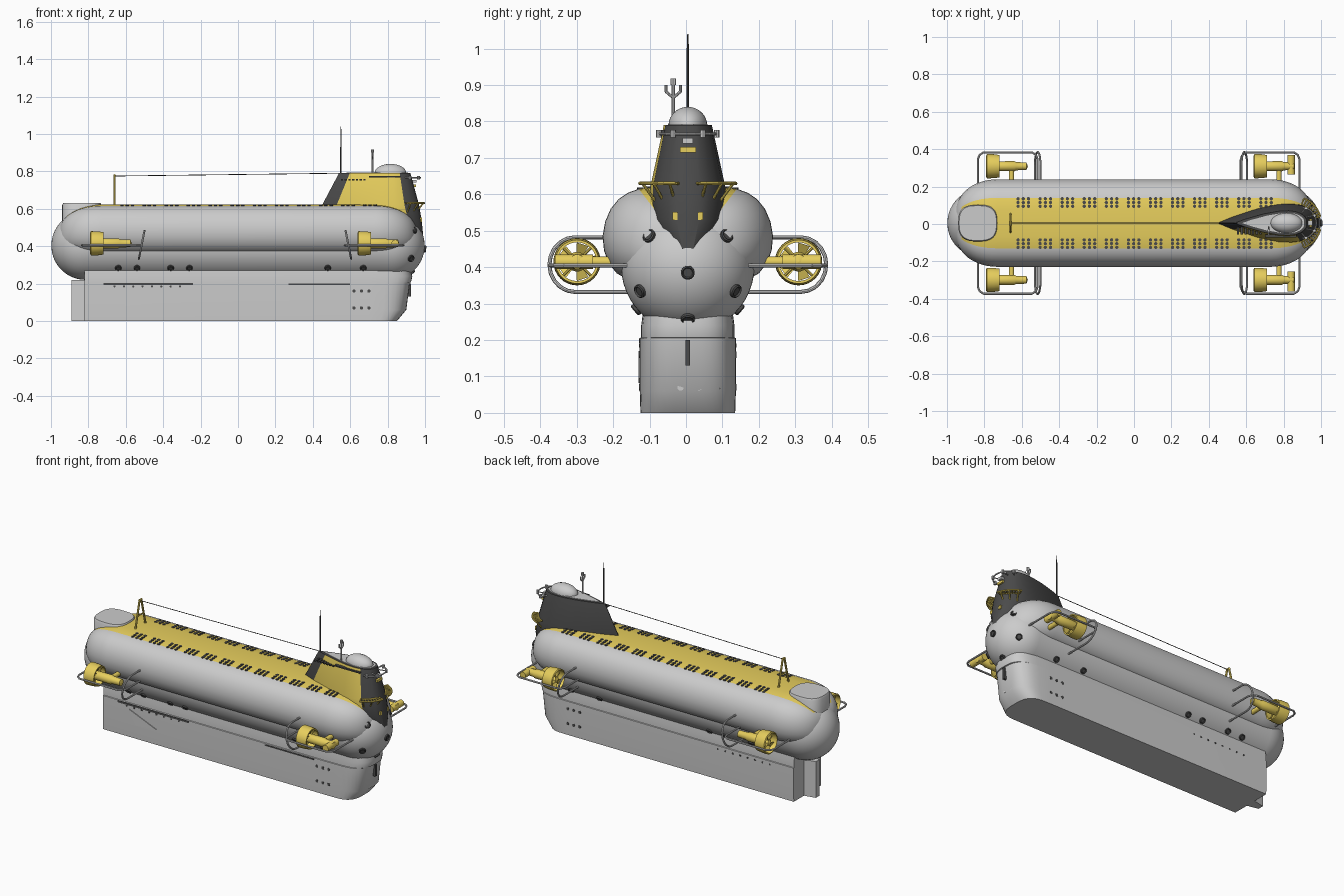
import bpy, bmesh, math
from mathutils import Vector

if "Cube" in bpy.data.objects:
    bpy.data.objects.remove(bpy.data.objects["Cube"])

OFF = 0.005  # the hull sits a hair off the centre line


def material(name, col):
    m = bpy.data.materials.new(name)
    m.diffuse_color = (*col, 1)
    m.use_nodes = True
    m.node_tree.nodes["Principled BSDF"].inputs["Base Color"].default_value = m.diffuse_color
    return m


YELLOW = material("yellow_paint", (0.80, 0.62, 0.11))
DARK = material("dark_paint", (0.07, 0.07, 0.07))
GREY = material("grey_paint", (0.6, 0.6, 0.58))


def finish(name, bm, mats=()):
    bmesh.ops.recalc_face_normals(bm, faces=bm.faces)
    me = bpy.data.meshes.new(name)
    bm.to_mesh(me)
    bm.free()
    for m in mats:
        me.materials.append(m)
    ob = bpy.data.objects.new(name, me)
    ob.location.y = OFF
    bpy.context.collection.objects.link(ob)
    return ob


def add_loft(bm, rings, caps=True, closed=False, pick=None):
    vs = [[bm.verts.new(p) for p in r] for r in rings]
    n = len(rings[0])
    for i in range(len(vs) if closed else len(vs) - 1):
        a, b = vs[i], vs[(i + 1) % len(vs)]
        for j in range(n):
            k = (j + 1) % n
            f = bm.faces.new((a[j], a[k], b[k], b[j]))
            if pick:
                f.material_index = pick(i, j)
    if caps and not closed:
        bm.faces.new(vs[0])
        bm.faces.new(vs[-1])


def add_lathe(bm, prof, origin, axis=(1, 0, 0), n=24, closed=False):
    ax = Vector(axis).normalized()
    u = ax.orthogonal().normalized()
    w = ax.cross(u)
    o = Vector(origin)
    add_loft(bm, [[o + ax * d + r * (u * math.cos(t) + w * math.sin(t))
                   for t in (2 * math.pi * k / n for k in range(n))] for d, r in prof], closed=closed)


def add_rod(bm, a, b, r, n=8):
    d = Vector(b) - Vector(a)
    add_lathe(bm, [(0, r), (d.length, r)], a, d, n)


def add_tube(bm, pts, r, n=8):
    for a, b in zip(pts, pts[1:]):
        add_rod(bm, a, b, r, n)
    for p in pts[1:-1]:
        m = bmesh.ops.create_icosphere(bm, subdivisions=1, radius=r)
        bmesh.ops.translate(bm, verts=m["verts"], vec=p)


def add_box(bm, lo, hi):
    (x, y, z), (X, Y, Z) = lo, hi
    add_loft(bm, [[(x, y, h), (X, y, h), (X, Y, h), (x, Y, h)] for h in (z, Z)])


# Pressure hull: capsule with hemispherical ends
R, HZ, HX = 0.183, 0.403, 0.815
arc = [math.pi / 2 * k / 14 for k in range(15)]
prof = [(-HX - R * math.cos(t), max(R * math.sin(t), 0.001)) for t in arc]
bm = bmesh.new()
add_lathe(bm, prof + [(-d, r) for d, r in reversed(prof)], (0, 0, HZ), n=48)
finish("pressure_hull", bm)

# Saddle tanks with the yellow deck on top
half = [(0.001, .622), (.07, .622), (.135, .615), (.165, .604), (.19, .587), (.212, .56), (.227, .525),
        (.234, .485), (.23, .445), (.217, .41), (.195, .383), (.165, .366)]
sec = half + [(-y, z) for y, z in reversed(half)]
xs = [(0.73 + 0.23 * math.sin(t), math.cos(t) ** 0.75) for t in (1.5 * k / 12 for k in range(13))]
stations = [(-x, s) for x, s in reversed(xs)] + xs
n = len(half)
bm = bmesh.new()
add_loft(bm, [[(x, y * s, 0.44 + (z - 0.44) * s) for y, z in sec] for x, s in stations],
         pick=lambda i, j: 1 if (j < 2 or j >= 2 * n - 3) and i > 3 else 0)
finish("saddle_tanks_and_deck", bm, [GREY, YELLOW])

# Raised casing over the stern
bm = bmesh.new()
pl = [(-.835 + .105 * math.copysign(abs(math.cos(t)) ** .7, math.cos(t)), .098 * math.copysign(abs(math.sin(t)) ** .7, math.sin(t)))
      for t in (2 * math.pi * k / 40 for k in range(40))]
add_loft(bm, [[(-.835 + (x + .835) * s, y * s, z) for x, y in pl] for s, z in ((1, .45), (1, .62), (.95, .63))])
finish("stern_casing", bm)

# Flooding holes in the deck
bm = bmesh.new()
for g in range(12):
    for c in range(3):
        for y, z in ((.09, .621), (.11, .619), (.13, .617)):
            for s in (1, -1):
                add_lathe(bm, [(0, .009), (.02, .009)], (-.62 + .118 * g + .028 * c, s * y, z - .018), (0, 0, 1), 10)
finish("deck_holes", bm, [DARK])

# Keel with rounded raked bow
def keel_ring(z, front, w):
    pts = [(-.82, w)]
    for k in range(21):
        t = math.pi / 2 - math.pi * k / 20
        pts.append((.70 + (front - .70) * math.cos(t) ** .5 if abs(t) < 1.57 else .70,
                    w * math.copysign(abs(math.sin(t)) ** .7, t)))
    return [(x, y, z) for x, y in pts + [(-.82, -w)]]

bm = bmesh.new()
add_loft(bm, [keel_ring(*k) for k in ((0, .85, .13), (.06, .90, .132), (.205, .918, .132), (.207, .925, .128),
                                      (.24, .932, .128), (.30, .91, .12))])
finish("keel", bm)
bm = bmesh.new()
add_loft(bm, [[(-.89, -.018, z), (-.81, -.035, z), (-.81, .035, z), (-.89, .018, z)] for z in (0, .22)])
finish("rudder", bm)

# Keel openings, vents, stabiliser flap and bow slot
bm = bmesh.new()
for s in (1, -1):
    for x in (.62, .66, .70):
        for z in (.07, .16):
            add_rod(bm, (x, s * .12, z), (x, s * .1335, z), .009, 12)
    for k in range(8):
        add_rod(bm, (-.66 + .05 * k, s * .12, .185), (-.66 + .05 * k, s * .1335, .185), .006, 8)
add_box(bm, (-.72, -.1345, .192), (-.24, -.12, .204))
add_box(bm, (.27, -.1345, .192), (.60, -.12, .2))
add_box(bm, (.88, -.006, .13), (.926, .006, .2))
finish("keel_openings", bm, [DARK])
bm = bmesh.new()
add_loft(bm, [[(-.64, y, .17), (-.46, y, .095), (-.60, y, .082)] for y in (-.136, -.12)])
for y in (-.075, -.02, .03, .08):
    add_rod(bm, (.85, y, .07), (.902 - 3 * y * y, y, .07), .009, 12)
finish("stabiliser_and_bow_lamps", bm)

# Conning tower: teardrop loft, yellow on its near flank
US = (0, .15, .4, .62, .75, .85, .92, .97, 1)
FS = (.02, .33, .74, .97, 1, .93, .77, .55, .3)

def tower_ring(z, xa, xb, w):
    a = [(xa + u * (xb - xa), -w * f, z) for u, f in zip(US, FS)]
    return a + [(x, -y, z) for x, y, z in reversed(a)]

bm = bmesh.new()
add_loft(bm, [tower_ring(*t) for t in ((.45, .6, .991, .05), (.53, .5, .983, .103), (.62, .45, .968, .103),
                                       (.79, .54, .922, .066))],
         pick=lambda i, j: 1 if i > 0 and 1 <= j <= 4 else 0)
finish("conning_tower", bm, [DARK, YELLOW])
bm = bmesh.new()
add_loft(bm, [tower_ring(z, .58, .91, .054) for z in (.78, .793)])
finish("tower_top_plate", bm)
bm = bmesh.new()
bmesh.ops.create_uvsphere(bm, u_segments=32, v_segments=16, radius=1)
for v in bm.verts:
    v.co = (.815 + .085 * v.co.x, .053 * v.co.y, .79 + .05 * v.co.z)
finish("tower_dome", bm)
bm = bmesh.new()
add_box(bm, (.70, -.078, .768), (.87, -.06, .776))
for k in range(7):
    add_box(bm, (.55 + .02 * k, -.06, .752), (.562 + .02 * k, -.02, .758))
finish("tower_slots", bm, [DARK])

# Tower windows and lamps
bm = bmesh.new()
for s in (1, -1):
    add_box(bm, (.95, s * .035 - .007, .53), (.984, s * .035 + .007, .552))
add_box(bm, (.92, -.022, .715), (.952, .022, .73))
finish("tower_windows", bm, [YELLOW])
bm = bmesh.new()
add_box(bm, (.91, -.014, .74), (.955, .014, .755))
top = [(.90 + .075 * math.cos(t), .082 * math.sin(t), .766) for t in (math.pi * (k / 12 - .5) for k in range(13))]
add_tube(bm, top, .004)
for k in (1, 4, 8, 11):
    add_rod(bm, top[k], (.89, top[k][1] * .6, .766), .003)
    add_rod(bm, Vector(top[k]) - Vector((0, 0, .01)), Vector(top[k]) + Vector((0, 0, .01)), .008)
finish("tower_top_rail", bm)

# Yellow catwalks around the tower nose
bm = bmesh.new()
for s in (1, -1):
    ang = [math.radians(14 + 56 * k / 8) * s for k in range(9)]
    ring = lambda r, z: [(.86 + r * math.cos(t), r * math.sin(t), z) for t in ang]
    out, inn, low = ring(.14, .63), ring(.105, .63), ring(.09, .57)
    add_tube(bm, out, .005)
    add_tube(bm, inn, .004)
    for k in range(9):
        add_rod(bm, out[k], inn[k], .004)
        if k % 3 == 1:
            add_rod(bm, out[k], low[k], .004)
finish("nose_catwalks", bm, [YELLOW])

# Portholes on the bow sphere and along both flanks
def add_port(bm, c, d, r):
    add_lathe(bm, [(-.02, r), (.006, r), (.009, r * .8), (.004, r * .65), (.004, .0005)], c, d, 20)

bm = bmesh.new()
for y, z in ((0, .385), (.105, .485), (-.105, .485), (.13, .335), (-.13, .335), (0, .26)):
    h = z - HZ
    d = Vector((math.sqrt(R * R - y * y - h * h), y, h))
    add_port(bm, Vector((HX, 0, HZ)) + d, d, .019)
for x in (-.64, -.54, -.36, -.26, .48, .67):
    for s in (1, -1):
        add_port(bm, (x, s * .14, .285), (0, s * .14, -.118), .017)
finish("portholes", bm, [DARK])

# Four ducted thrusters, struts and guard rails
Y, Z = .304, .415
for end, x0, ga, gb, tilt in (("stern", -.79, -.835, -.515, .03), ("bow", .64, .885, .57, -.03)):
    for side, s in (("left", 1), ("right", -1)):
        c = Vector((x0, s * Y, Z))
        bm = bmesh.new()
        add_lathe(bm, [(0, .058), (.004, .065), (.04, .064), (.07, .06), (.07, .053)], c, n=32, closed=True)
        add_lathe(bm, [(.005, .001), (.012, .016), (.05, .026), (.15, .027), (.16, .022), (.215, .02), (.222, .001)], c)
        for k in range(5):
            t = 2 * math.pi * k / 5
            rad = Vector((0, math.cos(t), math.sin(t)))
            tan = Vector((0, -math.sin(t), math.cos(t)))
            tw = Vector((.012, 0, 0))
            m = c + Vector((.022, 0, 0))
            bm.faces.new([bm.verts.new(p) for p in (
                m + rad * .012 - tan * .007 - tw, m + rad * .05 - tan * .017 - tw * .6,
                m + rad * .05 + tan * .017 + tw * .6, m + rad * .012 + tan * .007 + tw)])
        for k in range(4):
            t = math.pi / 4 + math.pi / 2 * k
            rad = Vector((0, math.cos(t), math.sin(t)))
            add_rod(bm, c + Vector((.055, 0, 0)), c + Vector((.055, 0, 0)) + rad * .058, .004)
        add_rod(bm, c + Vector((.135, 0, 0)), (x0 + .135, s * .17, Z), .014, 16)
        if end == "bow":
            add_rod(bm, (.84, s * .26, Z), (.84, s * .365, Z), .02, 16)
        finish(f"thruster_{end}_{side}", bm, [YELLOW])
        bm = bmesh.new()
        q = .03 if gb > ga else -.03
        add_tube(bm, [Vector((x, s * y, Z - .01)) for x, y in (
            (ga, .12), (ga, .34), (ga + q * .3, .364), (ga + q, .378), (gb - q, .378),
            (gb - q * .3, .364), (gb, .34), (gb, .12))], .0055)
        loop = [(.17, .075)] + [(.31 + .07 * math.cos(t), .075 * math.sin(t))
                                for t in (math.pi * (.5 - k / 10) for k in range(11))] + [(.15, -.075)]
        add_tube(bm, [Vector((gb + (0.0 if end == "stern" else .02) + tilt * h / .15, s * y, .407 + h))
                      for y, h in loop], .0055)
        finish(f"guard_rail_{end}_{side}", bm)

# Stern A-frame, antenna masts and wire
bm = bmesh.new()
for s in (1, -1):
    add_rod(bm, (-.66, s * .05, .61), (-.66, s * .008, .78), .006)
add_rod(bm, (-.66, -.03, .69), (-.66, .03, .69), .004)
add_rod(bm, (-.66, -.012, .778), (-.66, .012, .778), .007)
finish("stern_a_frame", bm, [YELLOW])
bm = bmesh.new()
add_rod(bm, (-.66, 0, .775), (.55, 0, .79), .002, 6)
add_lathe(bm, [(0, .004), (.22, .003), (.26, .0015)], (.55, 0, .78), (0, 0, 1), 8)
finish("antenna_and_wire", bm, [DARK])
bm = bmesh.new()
add_rod(bm, (.72, -.04, .78), (.72, -.04, .915), .005)
for s in (1, -1):
    add_tube(bm, [(.72, -.04, .865), (.72, -.04 + s * .02, .882), (.72, -.04 + s * .02, .90)], .004)
add_rod(bm, (.72, -.04, .90), (.72, -.04, .918), .008)
finish("sensor_mast", bm)

# Smooth shading with sharp edges kept
bpy.ops.object.select_all(action='SELECT')
bpy.context.view_layer.objects.active = bpy.context.selected_objects[0]
bpy.ops.object.shade_smooth_by_angle(angle=math.radians(35))
